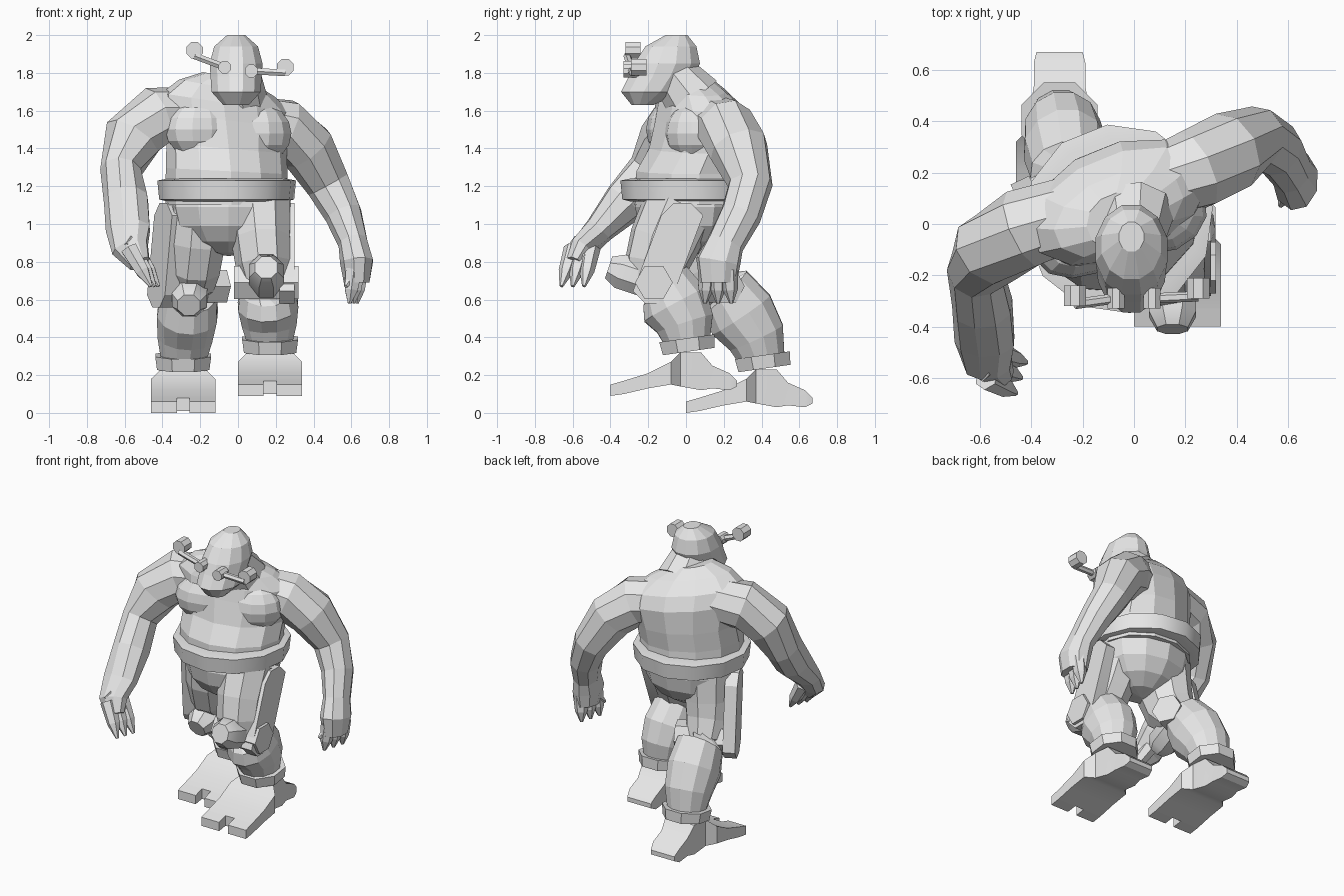
import bpy, bmesh
from math import cos, sin, pi, radians
from mathutils import Vector, Matrix

cube = bpy.data.objects.get("Cube")
if cube:
    bpy.data.objects.remove(cube, do_unlink=True)

GREY = (.8, .8, .8, 1)
material = bpy.data.materials.new("plain grey")
material.use_nodes = True
material.diffuse_color = GREY
material.node_tree.nodes["Principled BSDF"].inputs["Base Color"].default_value = GREY
parts = []


def finish(name, bm):
    """Turn a bmesh into a named object with the shared material."""
    bmesh.ops.recalc_face_normals(bm, faces=bm.faces)
    mesh = bpy.data.meshes.new(name)
    bm.to_mesh(mesh)
    bm.free()
    mesh.materials.append(material)
    part = bpy.data.objects.new(name, mesh)
    bpy.context.collection.objects.link(part)
    parts.append(part)


def loft(name, rings):
    """Skin a list of equal point rings and cap both ends."""
    bm = bmesh.new()
    rows = [[bm.verts.new(point) for point in ring] for ring in rings]
    count = len(rows[0])
    for low, high in zip(rows, rows[1:]):
        for i in range(count):
            j = (i + 1) % count
            bm.faces.new((low[i], low[j], high[j], high[i]))
    bm.faces.new(rows[0])
    bm.faces.new(rows[-1])
    finish(name, bm)


def circle(sides):
    """Unit circle points, starting half a side round."""
    angles = [2 * pi * (i + .5) / sides for i in range(sides)]
    return [(cos(a), sin(a)) for a in angles]


def ball(name, centre, size, yaw=0):
    """Low-poly ellipsoid."""
    bm = bmesh.new()
    matrix = (Matrix.Translation(centre) @ Matrix.Rotation(radians(yaw), 4, 'Z')
              @ Matrix.Diagonal((*size, 1)))
    bmesh.ops.create_uvsphere(bm, u_segments=12, v_segments=8, radius=1, matrix=matrix)
    finish(name, bm)


def level(centre, width, depth, yaw, lean):
    """Oval ring around the body axis."""
    turn = Matrix.Rotation(radians(lean), 3, 'Y') @ Matrix.Rotation(radians(yaw), 3, 'Z')
    return [Vector(centre) + turn @ Vector((width * c, depth * s, 0)) for c, s in circle(12)]


def tube(name, stations, sides=9):
    """Oval tube through stations of a point, a width and a depth."""
    points = [Vector(station[0]) for station in stations]
    rings = []
    for i, (point, width, depth) in enumerate(stations):
        along = points[min(i + 1, len(points) - 1)] - points[max(i - 1, 0)]
        guide = Vector((1, 0, 0)) if abs(along.y) > along.length * .9 else Vector((0, 1, 0))
        u = along.cross(guide).normalized()
        v = along.cross(u).normalized()
        rings.append([points[i] + width * u * c + depth * v * s for c, s in circle(sides)])
    loft(name, rings)


def rod(name, sides, *stations):
    """Round tube through pairs of a point and a radius."""
    tube(name, [(point, radius, radius) for point, radius in stations], sides)


# Torso, turned so the right shoulder is forward, and leaning to the left
TWIST = 22
loft("torso", [level((-.06, y, z), width, depth, TWIST, 16 * (z - 1.1)) for y, z, width, depth in (
    (.02, 1.1, .33, .29), (.02, 1.28, .33, .28), (.06, 1.4, .33, .25), (.08, 1.55, .37, .23),
    (.07, 1.64, .37, .2), (.04, 1.72, .27, .15), (.01, 1.78, .13, .11))])
ball("right_pectoral", (-.19, -.06, 1.5), (.21, .14, .16), TWIST)
ball("left_pectoral", (.11, .04, 1.48), (.18, .15, .16), TWIST)
ball("hips", (-.05, .01, 1.09), (.32, .28, .26))

# Belt with bevelled rims
loft("belt", [level((-.06, .02, 1.18 + rise), radius, radius, TWIST, 0) for rise, radius in (
    (-.06, .32), (-.05, .36), (.05, .37), (.06, .32))])

# Head with a jutting jaw, and neck
loft("head", [level((-.01, y, z), width, depth, 0, 0) for y, z, width, depth in (
    (-.23, 1.63, .07, .06), (-.18, 1.7, .135, .17), (-.13, 1.78, .14, .18),
    (-.1, 1.85, .145, .18), (-.08, 1.94, .12, .14), (-.05, 2, .05, .06))])
rod("neck", 9, ((0, .04, 1.66), .16), ((0, -.07, 1.8), .12))


# Eyepieces with side arms and end drums
def eyepiece(side, eye, drum):
    eye, drum = Vector(eye), Vector(drum)
    reach = Vector((0, .04, 0))
    rod(side + "_eyepiece", 8, (eye - reach, .036), (eye + reach, .036))
    rod(side + "_drum", 8, (drum - reach, .047), (drum + reach, .047))
    rod(side + "_eye_arm", 6, (eye, .02), (drum - reach.yzx.zxy * .8 + Vector((0, 0, -.03)), .02))


eyepiece("right", (-.07, -.29, 1.83), (-.23, -.28, 1.92))
eyepiece("left", (.07, -.29, 1.81), (.25, -.25, 1.83))

# Arms running into the palms: the right reaches forward, the left hangs back
tube("right_arm", (
    ((-.2, .06, 1.59), .14, .14), ((-.43, -.02, 1.57), .16, .16), ((-.56, -.1, 1.45), .16, .15),
    ((-.62, -.18, 1.28), .11, .13), ((-.59, -.32, 1.12), .12, .12), ((-.58, -.46, .97), .12, .08),
    ((-.57, -.55, .87), .1, .07), ((-.52, -.59, .79), .06, .05)))
tube("left_arm", (
    ((.08, .15, 1.54), .14, .14), ((.24, .21, 1.51), .16, .16), ((.37, .28, 1.4), .15, .16),
    ((.48, .34, 1.21), .12, .12), ((.56, .29, 1.05), .1, .11), ((.61, .21, .9), .08, .1),
    ((.63, .17, .8), .09, .12), ((.63, .17, .69), .07, .1)))


# Hands: three fanned fingers and a thumb
def hand(side, palm, reach, fan, thumb):
    palm, reach, fan, thumb = map(Vector, (palm, reach, fan, thumb))
    for name, i in (("front", -1), ("middle", 0), ("rear", 1)):
        root = palm + fan * i * .8
        tip = palm + reach + fan * i
        rod(f"{side}_{name}_finger", 6, (root, .05), (root.lerp(tip, .6), .04), (tip, .01))
    rod(side + "_thumb", 6, (palm - thumb * .4, .05), (palm + thumb * .5, .04), (palm + thumb, .01))


hand("right", (-.56, -.55, .87), (.12, -.05, -.2), (.02, .06, 0), (.1, .04, -.1))
hand("left", (.63, .17, .76), (-.02, 0, -.18), (.02, .07, 0), (-.06, -.1, -.09))


# Feet: a wedge lofted from toe to heel, with two square toes
def foot(side, origin):
    def block(name, left, right, rows):
        corners = ((left, 0), (right, 0), (right, 1), (left, 1))
        loft(side + name, [[origin + Vector((edge * width, y, high if top else low))
                            for edge, top in corners] for y, low, high, width in rows])

    block("_foot", -1, 1, (
        (-.33, .01, .08, .17), (-.2, .04, .12, .17), (-.08, .06, .18, .17), (-.03, .05, .23, .12),
        (.08, .03, .23, .11), (.14, .04, .16, .1), (.23, .03, .12, .1), (.27, .05, .08, .09)))
    tip = ((-.4, 0, .06, .17), (-.33, .01, .08, .17))
    block("_outer_toe", -1, -.2, tip)
    block("_inner_toe", .2, 1, tip)


# Legs with hinged knees, pads, outer plates, ankle cuffs and feet
def leg(side, hip, knee, ankle, pad, plate, axis):
    hip, knee, ankle, pad, plate, axis = map(Vector, (hip, knee, ankle, pad, plate, axis))
    muscle = Vector((0, .03, .03))
    tube(side + "_thigh", (
        (hip, .18, .2), (hip.lerp(knee, .4) - muscle, .16, .19),
        (hip.lerp(knee, .7) - muscle, .15, .17), (knee, .13, .13),
        (knee - Vector((0, 0, .06)), .08, .08)))
    tube(side + "_calf", (
        (knee, .1, .1), (knee.lerp(ankle, .15) + muscle, .15, .16),
        (knee.lerp(ankle, .45) + muscle, .165, .19), (knee.lerp(ankle, .75) + muscle, .15, .16),
        (ankle, .12, .12)), 12)
    rod(side + "_knee_hinge", 6, (knee - axis, .1), (knee + axis, .1))
    rod(side + "_knee_pad", 8, (knee, .1), (knee + pad * .75, .1), (knee + pad, .065))

    # Rounded plate running from beside the hip down to the hinge
    normal = axis.normalized()
    forward = normal.cross(Vector((0, 0, 1)))
    lower = knee + normal * (plate - knee).dot(normal)
    rim = [(plate if s > 0 else lower) + (forward * c + Vector((0, 0, s))) * .12
           for c, s in circle(8)]
    loft(side + "_thigh_plate", [[p + normal * offset for p in rim] for offset in (-.04, .04)])

    cuff = Vector((0, -.005, .035))
    rod(side + "_ankle_cuff", 8, (ankle - cuff, .15), (ankle + cuff, .16))
    foot(side, ankle - Vector((0, .01, .27)))


leg("right", (-.2, .02, 1.1), (-.25, .14, .67), (-.29, .41, .27), (-.01, -.22, -.1),
    (-.36, -.01, 1), (.17, .08, 0))
leg("left", (.11, -.03, 1.1), (.15, -.17, .69), (.17, .01, .36), (0, -.24, .08),
    (.26, -.02, 1), (.17, 0, 0))

# Smooth skin, crisp gear edges
SKIN = ("torso", "pectoral", "hips", "head", "neck", "arm", "finger", "thumb", "thigh", "calf")
GEAR = ("eye_arm", "plate")
skin = [p for p in parts if p.name.endswith(SKIN) and not p.name.endswith(GEAR)]
for group, angle in ((skin, 75), ([p for p in parts if p not in skin], 30)):
    for item in bpy.context.view_layer.objects:
        item.select_set(item in group)
    bpy.context.view_layer.objects.active = group[0]
    bpy.ops.object.shade_smooth_by_angle(angle=radians(angle))
